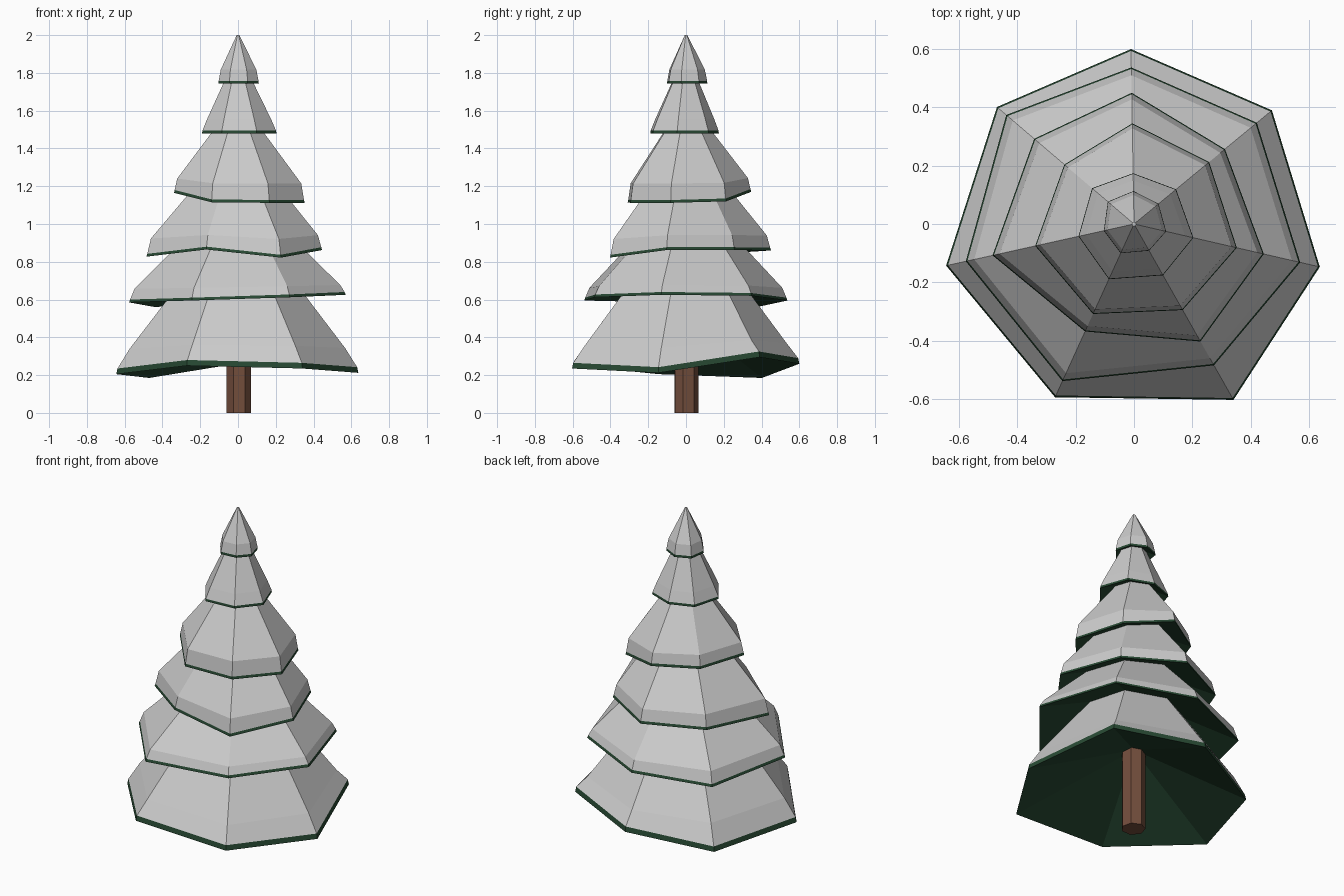
import bpy, bmesh
from math import radians, cos, sin

if "Cube" in bpy.data.objects:
    bpy.data.objects.remove(bpy.data.objects["Cube"])

SIDES = 7
ANGLES = [91, 39.5, -13, -60.5, -114.5, -167.5, 139.5]   # slightly uneven heptagon


def material(name, rgb):
    m = bpy.data.materials.new(name)
    m.diffuse_color = (*rgb, 1)
    m.use_nodes = True
    m.node_tree.nodes["Principled BSDF"].inputs["Base Color"].default_value = m.diffuse_color
    return m


def finish(name, bm, mat=None):
    bmesh.ops.recalc_face_normals(bm, faces=bm.faces)
    me = bpy.data.meshes.new(name)
    bm.to_mesh(me)
    bm.free()
    ob = bpy.data.objects.new(name, me)
    bpy.context.collection.objects.link(ob)
    if mat:
        me.materials.append(mat)
    return ob


def ring(bm, radii, heights):
    return [bm.verts.new((r * cos(radians(a)), r * sin(radians(a)), z))
            for a, r, z in zip(ANGLES, radii, heights)]


def bridge(bm, low, high):
    for i in range(SIDES):
        j = (i + 1) % SIDES
        bm.faces.new((low[i], low[j], high[j], high[i]))


green = material("needles", (0.02, 0.065, 0.032))
brown = material("bark", (0.17, 0.075, 0.045))

# rim radii, rim heights, band height, shoulder scale, shoulder rise, apex height
tiers = [
    ([.60, .613, .654, .693, .653, .66, .618],
     [.26, .295, .212, .235, .25, .205, .185], .03, .89, .12, 1.08),
    ([.537, .546, .585, .557, .592, .591, .576],
     [.595, .62, .625, .612, .595, .585, .56], .015, .95, .065, 1.20),
    ([.45, .404, .457, .463, .405, .497, .45],
     [.86, .862, .862, .822, .865, .827, .85], .015, .95, .085, 1.46),
    ([.345, .334, .362, .339, .339, .347, .314],
     [1.17, 1.12, 1.112, 1.112, 1.115, 1.165, 1.16], .015, .95, .09, 1.66),
    ([.174, .187, .209, .202, .208, .195, .189],
     [1.48] * SIDES, .014, .86, .075, 1.90),
    ([.113, .109, .113, .105, .11, .106, .118],
     [1.743] * SIDES, .014, .88, .075, 2.0),
]

for n, (radii, rim, band, scale, rise, apex) in enumerate(tiers, 1):
    mean_z = sum(rim) / SIDES
    edge_r = [r * .99 for r in radii]
    edge_z = [z + band for z in rim]

    # snow: steep lip, shoulder, slope to a tiny tip
    bm = bmesh.new()
    edge = ring(bm, edge_r, edge_z)
    shoulder = ring(bm, [r * scale for r in radii],
                    [(z + mean_z) / 2 + rise for z in rim])
    tip = ring(bm, [.007] * SIDES, [apex] * SIDES)
    bridge(bm, edge, shoulder)
    bridge(bm, shoulder, tip)
    bm.faces.new(tip)
    finish(f"snow_layer_{n}", bm)

    # green edge band and hollow underside
    bm = bmesh.new()
    edge = ring(bm, edge_r, edge_z)
    low = ring(bm, radii, rim)
    bridge(bm, low, edge)
    centre = bm.verts.new((0, 0, mean_z + .42 * sum(radii) / SIDES))
    for i in range(SIDES):
        bm.faces.new((low[(i + 1) % SIDES], low[i], centre))
    ob = finish(f"branch_layer_{n}", bm, green)
    # underside must face down and outward
    me = ob.data
    if me.polygons[-1].normal.z > 0:
        me.flip_normals()

# trunk
bm = bmesh.new()
foot = ring(bm, [.067] * SIDES, [0] * SIDES)
head = ring(bm, [.067] * SIDES, [.6] * SIDES)
bridge(bm, foot, head)
bm.faces.new(foot)
bm.faces.new(head)
trunk = finish("trunk", bm, brown)
trunk.location.x = .004
